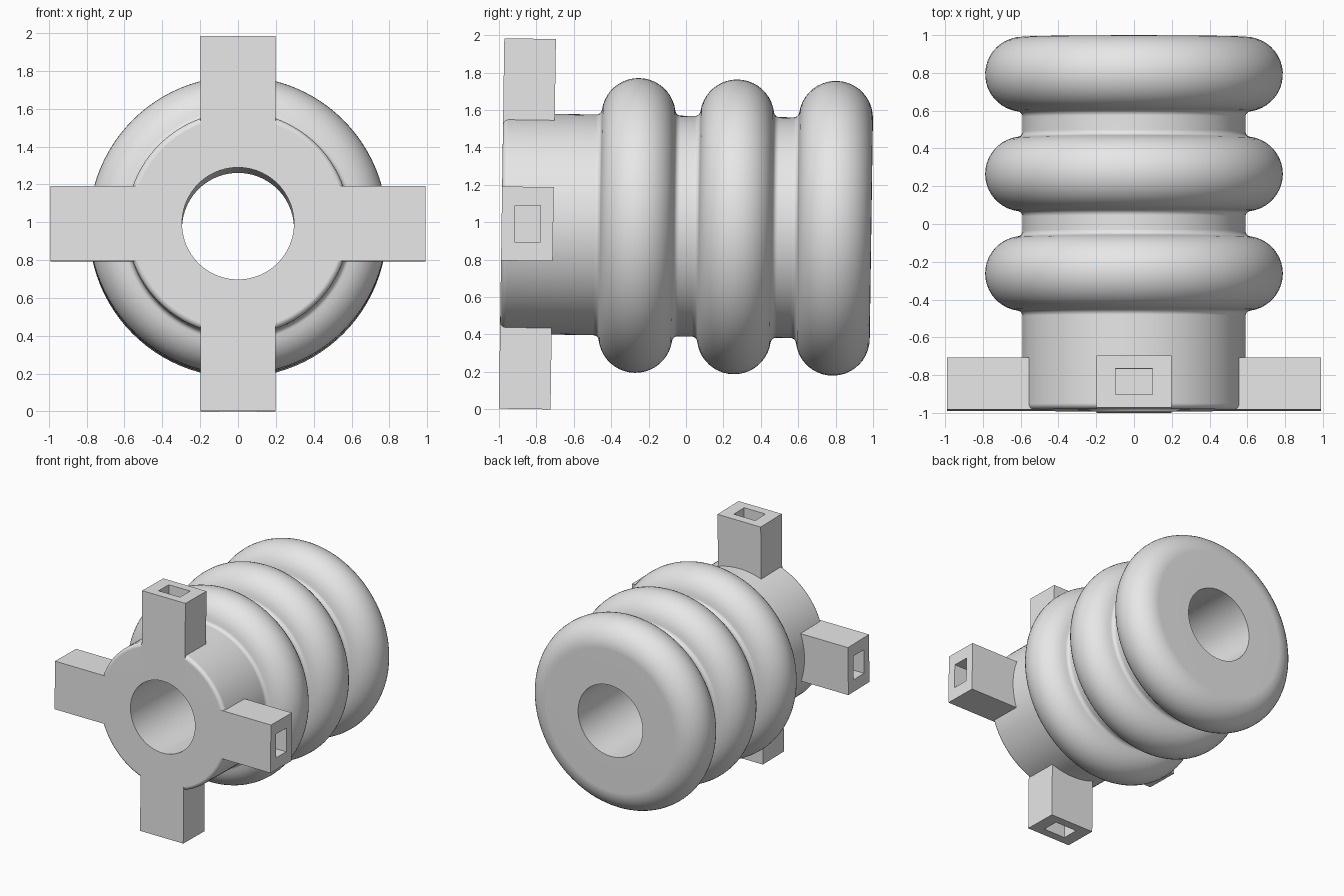
import bpy, bmesh, math
from mathutils import Matrix, Vector

if "Cube" in bpy.data.objects:
    bpy.data.objects.remove(bpy.data.objects["Cube"])

FRONT, BACK = -0.986, 0.991        # ends along the body axis (y)
R_BODY, R_BORE = 0.59, 0.296
R_RING, R_FILLET = 0.198, 0.03
RINGS = (-0.262, 0.265, 0.793)     # ring centres along the axis
LUG_BACK, LUG_HALF, LUG_TIP = -0.71, 0.198, 0.99
SEGMENTS = 96

grey = bpy.data.materials.new("light grey")
grey.diffuse_color = (0.8, 0.8, 0.8, 1)
grey.use_nodes = True
grey.node_tree.nodes["Principled BSDF"].inputs["Base Color"].default_value = grey.diffuse_color


def make_object(name, bm):
    bmesh.ops.recalc_face_normals(bm, faces=bm.faces)
    mesh = bpy.data.meshes.new(name)
    bm.to_mesh(mesh)
    bm.free()
    mesh.materials.append(grey)
    obj = bpy.data.objects.new(name, mesh)
    bpy.context.collection.objects.link(obj)
    return obj


def arc(cy, cr, radius, start, end, steps):
    """Points (y, r) on an arc, angles in radians."""
    angles = [start + (end - start) * i / steps for i in range(steps + 1)]
    return [(cy + radius * math.cos(a), cr + radius * math.sin(a)) for a in angles]


# Half section of the ribbed body: bore, rounded front edge, three rings
reach = math.sqrt((R_RING + R_FILLET) ** 2 - R_FILLET ** 2)
phi = math.atan2(R_FILLET, reach)
profile = [(FRONT, R_BORE)]
profile += arc(FRONT + R_FILLET, R_BODY - R_FILLET, R_FILLET, math.pi, math.pi / 2, 6)
for c in RINGS:
    last = c == RINGS[-1]
    profile += arc(c - reach, R_BODY + R_FILLET, R_FILLET, -math.pi / 2, -phi, 6)
    profile += arc(c, R_BODY, R_RING, math.pi - phi, 0 if last else phi, 20)[1:]
    if not last:
        profile += arc(c + reach, R_BODY + R_FILLET, R_FILLET,
                       math.pi + phi, 1.5 * math.pi, 6)[1:]
profile.append((BACK, R_BORE))

# Revolve the section about the y axis
bm = bmesh.new()
loops = []
for s in range(SEGMENTS):
    a = 2 * math.pi * s / SEGMENTS
    loops.append([bm.verts.new((r * math.sin(a), y, r * math.cos(a))) for y, r in profile])
n = len(profile)
for s in range(SEGMENTS):
    p, q = loops[s], loops[(s + 1) % SEGMENTS]
    for i in range(n):
        j = (i + 1) % n
        bm.faces.new((p[i], p[j], q[j], q[i]))
body = make_object("ribbed_body", bm)


def make_lug(angle):
    """Square arm with a rectangular socket in its outer end."""
    x0, depth = 0.45, LUG_BACK - FRONT
    mid_y = (FRONT + LUG_BACK) / 2
    bm = bmesh.new()
    bmesh.ops.create_cube(bm, size=1)
    bmesh.ops.scale(bm, vec=(LUG_TIP - x0, depth, 2 * LUG_HALF), verts=bm.verts)
    bmesh.ops.translate(bm, vec=((LUG_TIP + x0) / 2, mid_y, 0), verts=bm.verts)
    end = max(bm.faces, key=lambda f: f.calc_center_median().x)
    bmesh.ops.inset_individual(bm, faces=[end], thickness=0.07)
    for v in end.verts:
        v.co.y = mid_y + math.copysign(0.068, v.co.y - mid_y)
        v.co.z = math.copysign(0.098, v.co.z)
    bmesh.ops.inset_individual(bm, faces=[end], thickness=0.0)
    bmesh.ops.translate(bm, vec=(-0.2, 0, 0), verts=end.verts)
    bm.transform(Matrix.Rotation(angle, 4, 'Y'))
    return make_object("lug", bm)


# Fuse four lugs to the front of the body
bpy.context.view_layer.objects.active = body
body.select_set(True)
for k in range(4):
    lug = make_lug(k * math.pi / 2)
    union = body.modifiers.new("join_lug", 'BOOLEAN')
    union.operation, union.solver, union.object = 'UNION', 'EXACT', lug
    bpy.ops.object.modifier_apply(modifier=union.name)
    bpy.data.objects.remove(lug)

# Slight nose-up tilt, then raise onto the ground
body.data.transform(Matrix.Translation(Vector((0, 0, 0.979)))
                    @ Matrix.Rotation(-0.0145, 4, 'X'))
bpy.ops.object.shade_smooth_by_angle(angle=math.radians(30))
weighted = body.modifiers.new("even_shading", 'WEIGHTED_NORMAL')
weighted.keep_sharp = True
